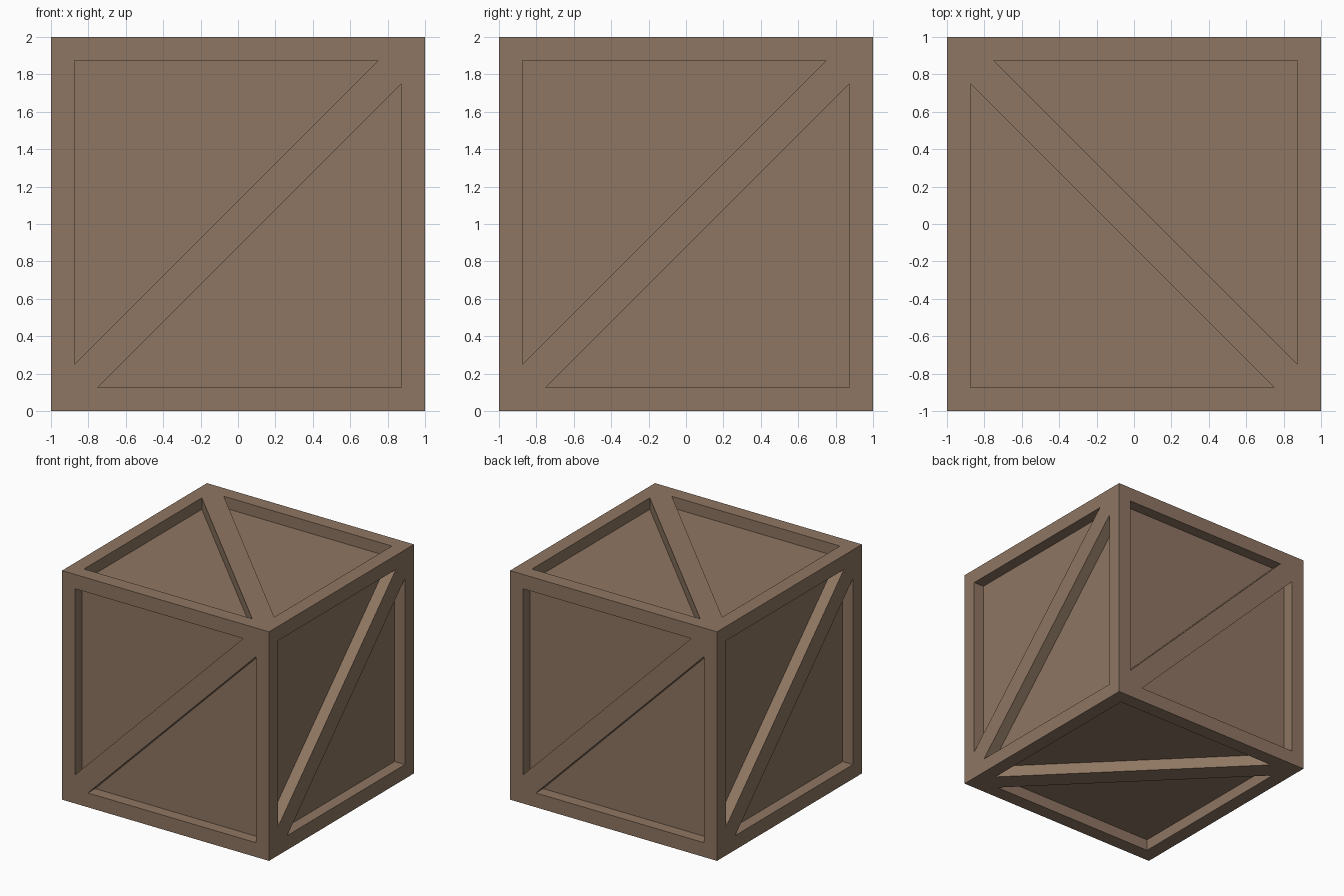
import bpy, bmesh
from mathutils import Vector

if "Cube" in bpy.data.objects:
    bpy.data.objects.remove(bpy.data.objects["Cube"])

BORDER, DIAG, DEPTH = 0.875, 0.75, 0.1   # frame opening, brace corner, recess depth

wood = bpy.data.materials.new("brown wood")
wood.diffuse_color = (0.272, 0.181, 0.122, 1)
wood.use_nodes = True
wood.node_tree.nodes["Principled BSDF"].inputs["Base Color"].default_value = wood.diffuse_color


def finish(bm, name):
    bmesh.ops.translate(bm, verts=bm.verts, vec=(0, 0, 1))
    mesh = bpy.data.meshes.new(name)
    bm.to_mesh(mesh)
    bm.free()
    mesh.materials.append(wood)
    bpy.context.collection.objects.link(bpy.data.objects.new(name, mesh))


X, Y, Z = Vector((1, 0, 0)), Vector((0, 1, 0)), Vector((0, 0, 1))
# each side as (u, v): outward is u x v, the brace runs along u + v
sides = [(X, Z), (Y, Z), (-X, Z), (-Y, Z), (Y, -X), (-X, Y)]

# outer frame with a diagonal brace on every side
bm = bmesh.new()
corners = [(-1, -1), (1, 1), (-1, 1)]
opening = [(-BORDER, -DIAG), (DIAG, BORDER), (-BORDER, BORDER)]
for u, v in sides:
    n = u.cross(v)
    for s in (1, -1):                    # the two halves beside the brace
        def ring(points, height):
            return [bm.verts.new(s * (a * u + b * v) + n * height) for a, b in points]
        outer, rim, floor = ring(corners, 1), ring(opening, 1), ring(opening, 1 - DEPTH)
        for i in range(3):
            j = (i + 1) % 3
            bm.faces.new((outer[i], outer[j], rim[j], rim[i]))
            bm.faces.new((rim[i], rim[j], floor[j], floor[i]))
bmesh.ops.remove_doubles(bm, verts=bm.verts, dist=0.0001)
finish(bm, "crate_frame")

# recessed panels, one inner box
bm = bmesh.new()
bmesh.ops.create_cube(bm, size=2 * (1 - DEPTH))
finish(bm, "crate_panels")
